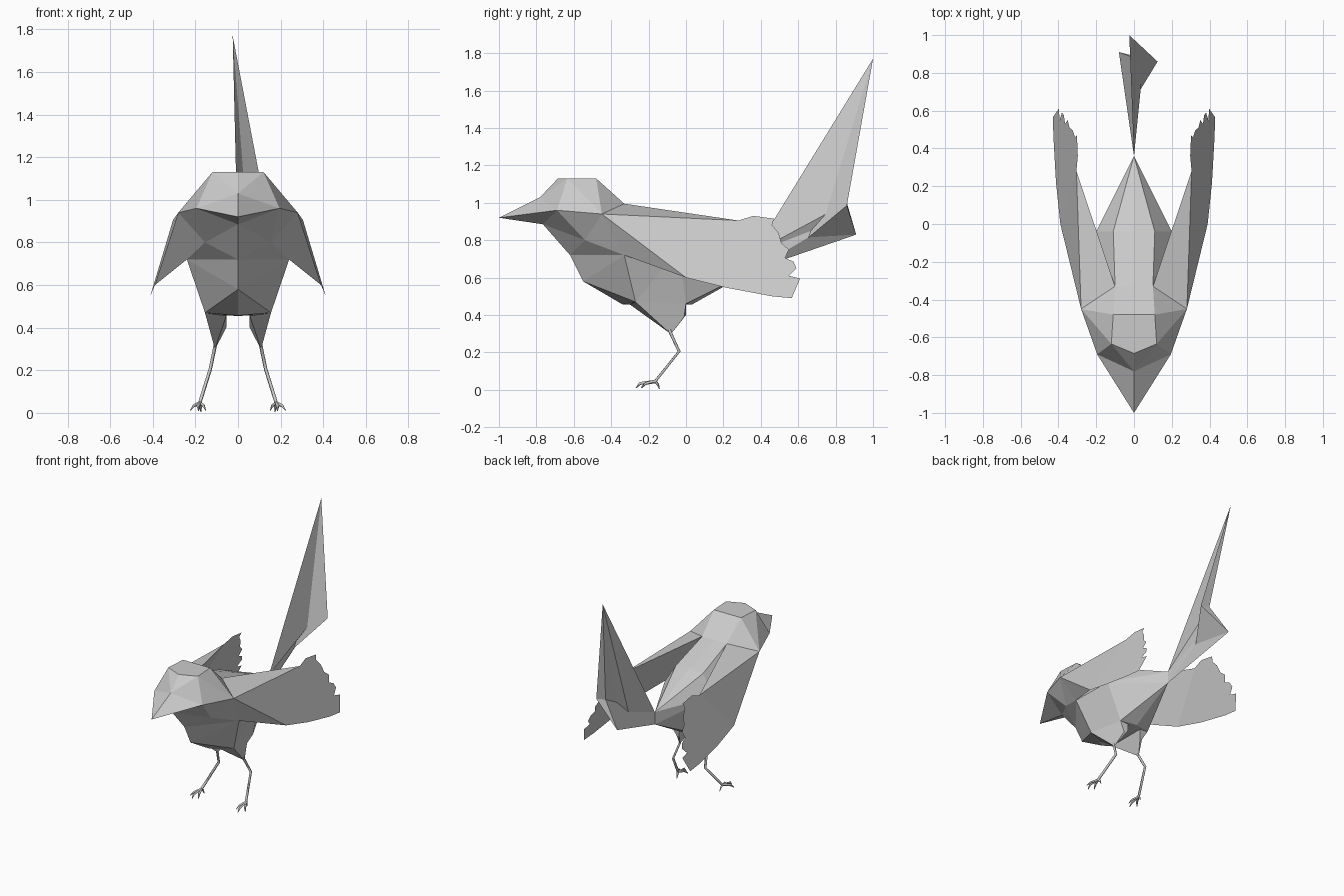
import bpy, bmesh

if "Cube" in bpy.data.objects:
    bpy.data.objects.remove(bpy.data.objects["Cube"])


def build(name, points, faces, sides=(1, -1)):
    """Make a flat-faced part from named points; repeat it mirrored for each side."""
    bm = bmesh.new()
    for s in sides:
        v = {k: bm.verts.new((s * x, y, z)) for k, (x, y, z) in points.items()}
        for f in faces:
            bm.faces.new([v[k] for k in f.split()])
    bmesh.ops.remove_doubles(bm, verts=bm.verts[:], dist=0.0005)
    bmesh.ops.recalc_face_normals(bm, faces=bm.faces[:])
    mesh = bpy.data.meshes.new(name)
    bm.to_mesh(mesh)
    bm.free()
    ob = bpy.data.objects.new(name, mesh)
    bpy.context.collection.objects.link(ob)
    return ob


def tubes(name, paths, side):
    """Square-section thin tubes along paths of (points, radius)."""
    cu = bpy.data.curves.new(name, 'CURVE')
    cu.dimensions = '3D'
    cu.bevel_depth = 0.01
    cu.bevel_resolution = 0
    cu.use_fill_caps = True
    for pts, radii in paths:
        sp = cu.splines.new('POLY')
        sp.points.add(len(pts) - 1)
        for p, (x, y, z), r in zip(sp.points, pts, radii):
            p.co = (side * x, y, z, 1)
            p.radius = r
    ob = bpy.data.objects.new(name, cu)
    bpy.context.collection.objects.link(ob)


# Shared joints between body, thighs and wings
neck, shoulder, breast = (.10, -.33, .995), (.28, -.45, .94), (.24, -.33, .72)
thigh_f, thigh_b = (.155, -.27, .47), (.12, 0, .46)

# Body, head and beak (one half, mirrored)
build("body", dict(
    tip=(0, -1, .92), brow=(0, -.78, 1.03), c0=(0, -.685, 1.13), c1=(.12, -.635, 1.13),
    c2=(.11, -.48, 1.13), cb=(0, -.48, 1.13), N=neck, nb=(0, -.33, .995),
    cheek=(.195, -.69, .96), chin=(0, -.765, .885), S=shoulder, br=(.155, -.54, .80),
    ch=(0, -.62, .72), B=breast, ch2=(0, -.55, .58), th=thigh_f, K=thigh_b,
    b1=(0, -.34, .457), b2=(0, .03, .455), R1=(.11, -.04, .89), r0=(0, -.04, .90),
    R2=(.20, -.04, .75), pt=(0, .36, .73), pb=(0, .36, .64)),
    ["tip brow cheek", "brow c0 c1", "brow c1 cheek", "c0 c1 c2 cb", "c1 c2 S", "c1 S cheek",
     "c2 N S", "c2 N nb cb", "tip cheek chin", "chin cheek br", "cheek S br", "chin br ch",
     "S B br", "ch br B", "ch B ch2", "ch2 B th", "ch2 th b1", "b1 th K b2", "th B R2",
     "th R2 K", "N S B", "N B R2", "N R2 R1", "N R1 r0 nb", "R1 pt r0", "R1 R2 pt",
     "R2 pb pt", "K R2 pb", "K pb b2"])

# Feathered thighs
build("thighs", dict(
    th=thigh_f, I=(.055, -.30, .456), J=(.055, 0, .456), j=(.055, 0, .40), K=thigh_b,
    k=(.08, -.01, .39), F=(.108, -.08, .298)),
    ["th I J K", "th F I", "I F j J", "J j k K", "j F k", "th K k F"])

# Wing wedge
top, low = (.305, .28, .905), (.39, 0, .60)
build("wing_roots", dict(N=neck, S=shoulder, B=breast, T=top, L=low),
      ["N S T", "S L T", "S B L", "B T L", "N T B"])

# Wing feathers: scalloped sheet, x follows the lean of the wing
rim = [(.27, .905), (.36, .93), (.47, .915), (.46, .88), (.495, .84), (.51, .785), (.55, .75),
       (.53, .705), (.575, .685), (.59, .65), (.55, .61), (.61, .595), (.565, .49), (.46, .50),
       (.22, .545)]
pts = {"L": low, "T": top}
pts.update({"p%d" % i: (.305 + .3 * (.905 - z), y, z) for i, (y, z) in enumerate(rim)})
build("wing_feathers", pts, ["L T " + " ".join("p%d" % i for i in range(1, len(rim)))])\
    .data.update()

# Raised tail, slightly fanned to one side
build("tail", dict(
    P=(0, .36, .73), Q=(0, .36, .64), A=(-.025, 1.0, 1.77), B=(.125, .86, .985),
    C=(0, .655, .815), D=(-.08, .91, .83), E=(.05, .86, 1.0)),
    ["P A C", "A C B", "C B D", "Q C D", "P C Q", "P A E", "A E B", "E B D", "P E D Q"],
    sides=(1,))

# Legs and feet with clawed toes
ankle = (.18, -.165, .045)
paths = [([(.106, -.09, .32), (.13, -.037, .205), ankle], (.9, .9, .9)),
         ([ankle, (.187, -.245, .034), (.185, -.268, .01)], (.9, .8, .2)),
         ([ankle, (.207, -.215, .034), (.224, -.235, .012)], (.9, .8, .2)),
         ([ankle, (.163, -.215, .036), (.152, -.24, .012)], (.9, .8, .2)),
         ([ankle, (.176, -.15, .028), (.174, -.142, .005)], (.9, .7, .2))]
tubes("leg_right", paths, 1)
tubes("leg_left", paths, -1)
